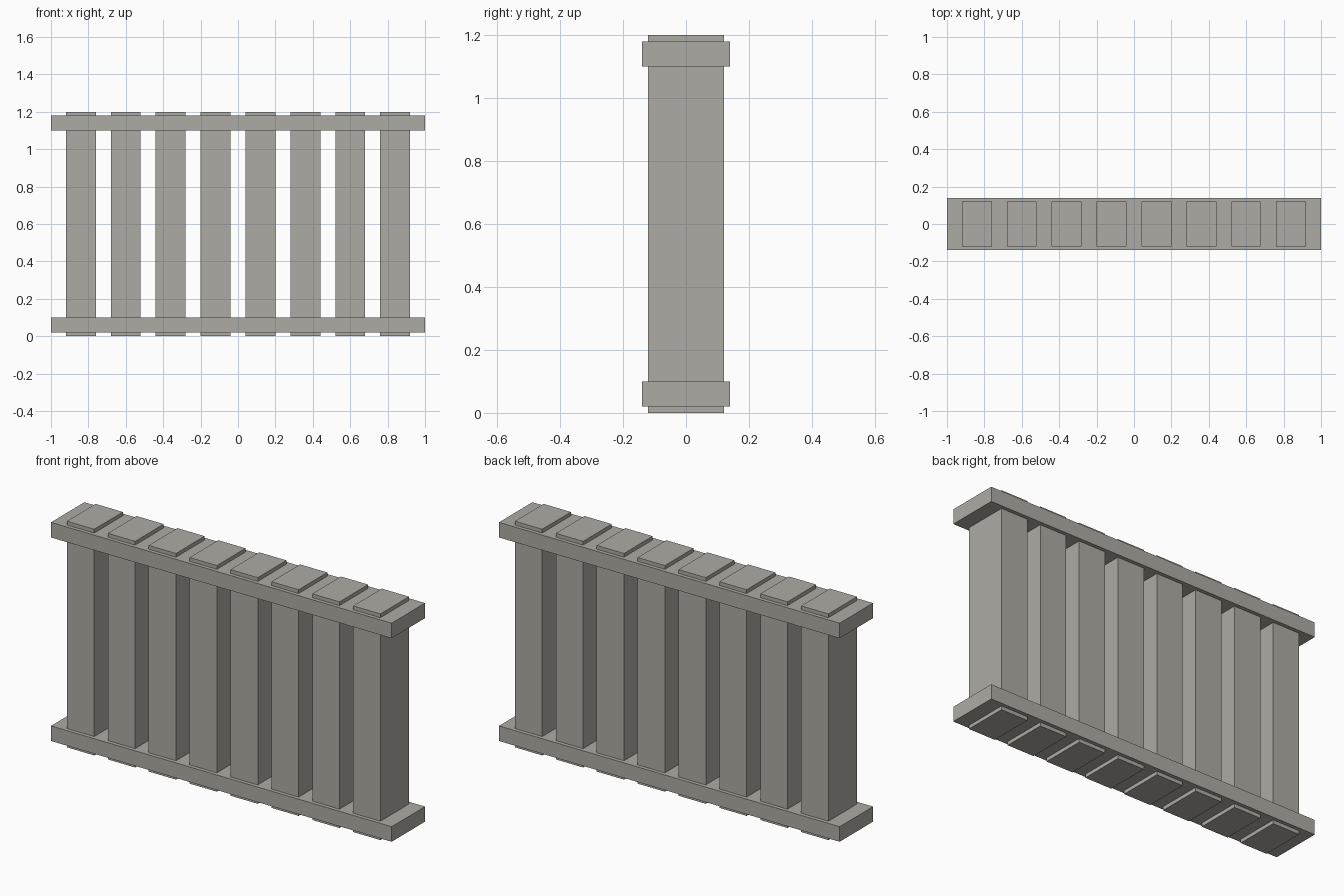
import bpy

if "Cube" in bpy.data.objects:
    bpy.data.objects.remove(bpy.data.objects["Cube"], do_unlink=True)

# Single warm grey finish
grey = bpy.data.materials.new("warm_grey")
grey.use_nodes = True
colour = (0.42, 0.41, 0.37, 1)
grey.diffuse_color = colour
grey.node_tree.nodes["Principled BSDF"].inputs["Base Color"].default_value = colour


def box(name, centre, size):
    bpy.ops.mesh.primitive_cube_add(size=1, location=centre)
    obj = bpy.context.object
    obj.name = name
    obj.scale = size
    bpy.ops.object.transform_apply(location=False, rotation=False, scale=True)
    obj.data.materials.append(grey)
    return obj


HEIGHT = 1.2
SLATS = 8
SPACING = 0.24

# Upright slats, evenly spaced and passing through both rails
for i in range(SLATS):
    x = (i - (SLATS - 1) / 2) * SPACING
    box(f"slat_{i + 1}", (x, 0, HEIGHT / 2), (0.16, 0.24, HEIGHT))

# Horizontal rails
for name, z in (("bottom_rail", 0.06), ("top_rail", HEIGHT - 0.06)):
    box(name, (0, 0, z), (2, 0.28, 0.08))
